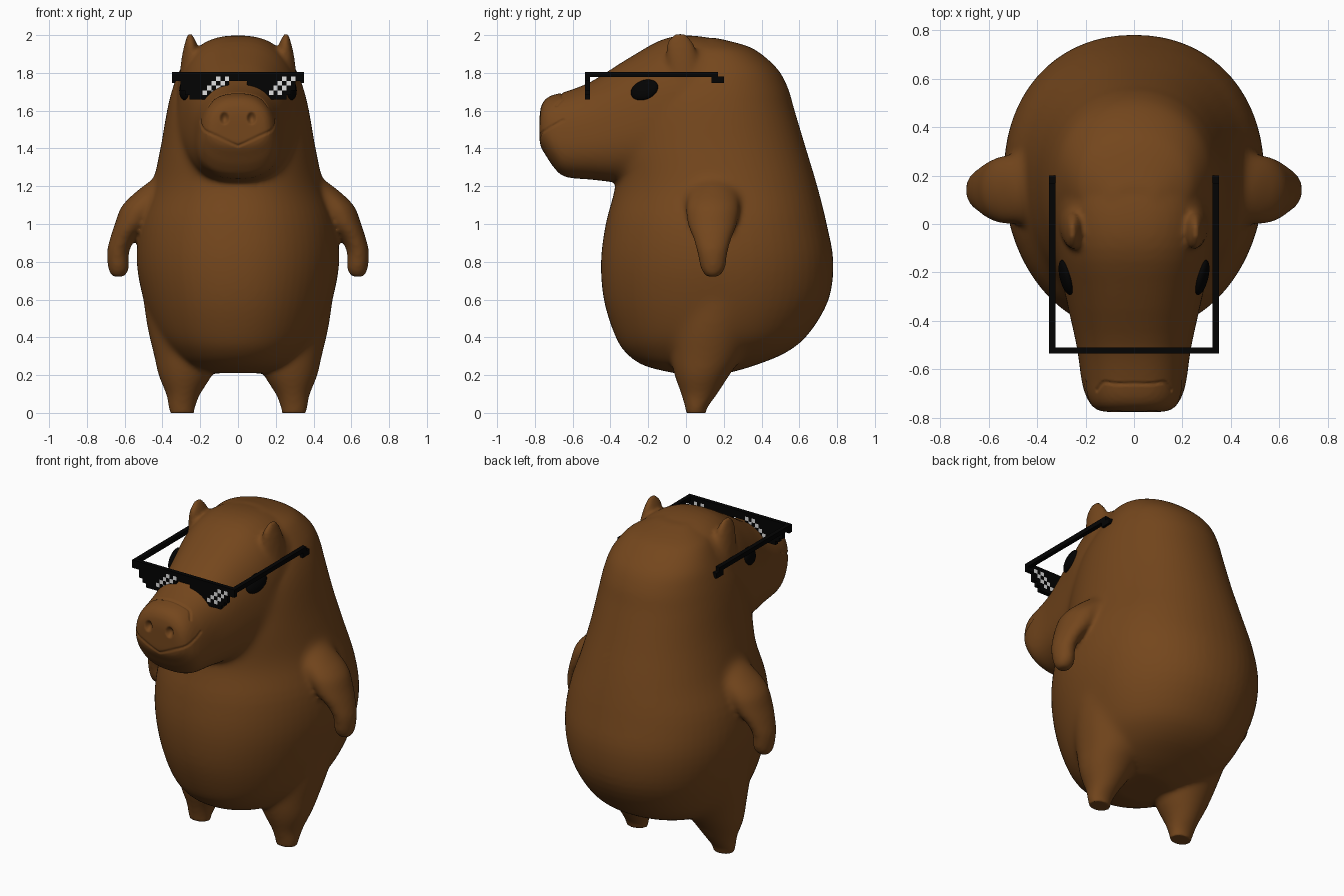
import bpy, bmesh, math
from mathutils import Vector
from mathutils.bvhtree import BVHTree
from mathutils.kdtree import KDTree

if "Cube" in bpy.data.objects:
    bpy.data.objects.remove(bpy.data.objects["Cube"], do_unlink=True)


def material(name, rgb, rough):
    mat = bpy.data.materials.new(name)
    mat.use_nodes = True
    mat.diffuse_color = (*rgb, 1)
    shader = mat.node_tree.nodes["Principled BSDF"]
    shader.inputs["Base Color"].default_value = (*rgb, 1)
    shader.inputs["Roughness"].default_value = rough
    return mat


BROWN = material("brown fur", (0.175, 0.062, 0.012), 0.8)
BLACK = material("black", (0.001, 0.001, 0.001), 0.6)
WHITE = material("pale grey", (0.75, 0.75, 0.75), 0.6)


def new_object(name, bm, *mats):
    mesh = bpy.data.meshes.new(name)
    bm.to_mesh(mesh)
    bm.free()
    for mat in mats:
        mesh.materials.append(mat)
    obj = bpy.data.objects.new(name, mesh)
    bpy.context.collection.objects.link(obj)
    return obj


def spline(points, steps):
    """Catmull-Rom through tuples of any length."""
    pts = [points[0], *points, points[-1]]
    out = []
    for a, b, c, d in zip(pts, pts[1:], pts[2:], pts[3:]):
        for k in range(steps):
            t = k / steps
            out.append([q + t / 2 * (r - p + t * (2*p - 5*q + 4*r - s + t * (3*(q - r) + s - p)))
                        for p, q, r, s in zip(a, b, c, d)])
    return out + [list(points[-1])]


def loft(bm, rings, axis="z", power=2.0, taper=0.0, side=1, sides=64):
    """Rings are (position, low, high, x centre, half width)."""
    previous = None
    for t, low, high, cx, hw in spline(rings, 4):
        ring = []
        for k in range(sides):
            a = math.tau * k / sides
            c, s = (math.copysign(abs(f) ** (2 / power), f) for f in (math.cos(a), math.sin(a)))
            x = side * (cx + hw * c * (1 - taper * s))
            w = (low + high) / 2 + (high - low) / 2 * s
            ring.append(bm.verts.new((x, w, t) if axis == "z" else (x, t, w)))
        if previous:
            for k in range(sides):
                j = (k + 1) % sides
                bm.faces.new((previous[k], previous[j], ring[j], ring[k]))
        else:
            bm.faces.new(ring[::-1])
        previous = ring
    bm.faces.new(previous)


# Torso and neck, stacked upwards
TORSO = [
    (.21, -.06, .22, 0, .15), (.25, -.22, .36, 0, .27), (.32, -.32, .53, 0, .36),
    (.42, -.38, .65, 0, .435), (.6, -.435, .755, 0, .5), (.8, -.45, .78, 0, .535),
    (1, -.425, .745, 0, .52), (1.2, -.375, .695, 0, .455), (1.4, -.37, .635, 0, .41),
    (1.6, -.32, .575, 0, .375), (1.72, -.24, .54, 0, .345), (1.82, -.12, .485, 0, .305),
    (1.91, -.06, .385, 0, .245), (1.95, -.02, .3, 0, .18), (1.985, .04, .16, 0, .09),
]
# Head, running from the muzzle back into the neck
HEAD = [
    (-.775, 1.43, 1.58, 0, .12), (-.765, 1.4, 1.63, 0, .155), (-.74, 1.36, 1.665, 0, .18),
    (-.7, 1.3, 1.685, 0, .2), (-.64, 1.25, 1.7, 0, .215), (-.5, 1.235, 1.755, 0, .235),
    (-.3, 1.22, 1.88, 0, .28), (-.1, 1.27, 1.985, 0, .32), (.1, 1.4, 1.99, 0, .32),
    (.3, 1.5, 1.92, 0, .25),
]
ARM = [
    (.72, .11, .17, .635, .03), (.76, .08, .205, .632, .054), (.85, .06, .22, .635, .058),
    (.92, .04, .24, .61, .068), (1, .01, .27, .56, .092), (1.1, 0, .285, .5, .112),
    (1.19, .02, .27, .41, .11), (1.25, .09, .2, .37, .06),
]
LEG = [
    (-.02, .005, .1, .295, .06), (.03, -.005, .115, .297, .07), (.1, -.025, .165, .29, .09),
    (.2, -.06, .23, .28, .142), (.3, -.08, .3, .275, .17), (.45, -.08, .36, .28, .2),
    (.6, -.02, .36, .3, .2), (.75, .06, .3, .3, .19),
]
EAR = [
    (1.72, -.1, .1, .25, .065), (1.82, -.1, .08, .25, .056), (1.9, -.105, .06, .25, .045),
    (1.95, -.1, .04, .25, .033), (1.98, -.085, .02, .252, .022), (2.005, -.06, 0, .255, .01),
]
bm = bmesh.new()
loft(bm, TORSO, power=2.12, taper=-.05)
loft(bm, HEAD, "y", 2.5, .09)
for side in (-1, 1):
    for rings in (ARM, LEG, EAR):
        loft(bm, rings, side=side)
bmesh.ops.recalc_face_normals(bm, faces=bm.faces)
body = new_object("body", bm, BROWN)

# Fuse the parts into one skin
bpy.context.view_layer.objects.active = body
body.select_set(True)
remesh = body.modifiers.new("fuse", "REMESH")
remesh.mode = "VOXEL"
remesh.voxel_size = 0.013
bpy.ops.object.modifier_apply(modifier="fuse")

# Soften it, most of all at the hips, shoulders and jaw, least at the ears
JOINTS = [((.42, .12, .45), .36), ((.46, .15, 1.16), .2), ((.3, -.18, 1.38), .34)]
group = body.vertex_groups.new(name="softness")
for v in body.data.vertices:
    p = Vector((abs(v.co.x), v.co.y, v.co.z))
    weight = .02 if p.z > 1.93 and p.x > .2 and p.y < .08 else .15
    for centre, radius in JOINTS:
        weight = max(weight, min(1, 2 - 2 * (p - Vector(centre)).length / radius))
    group.add([v.index], weight, "REPLACE")
soften = body.modifiers.new("soften", "SMOOTH")
soften.factor = 0.5
soften.iterations = 60
soften.vertex_group = group.name
bpy.ops.object.modifier_apply(modifier="soften")

# Press the mouth, nose crease and nostrils into a finer muzzle
bm = bmesh.new()
bm.from_mesh(body.data)
for v in bm.verts:
    v.co.z = max(v.co.z, 0)
muzzle = [e for e in bm.edges if all(v.co.y < -.58 and v.co.z > 1.36 for v in e.verts)]
bmesh.ops.subdivide_edges(bm, edges=muzzle, cuts=1, use_grid_fill=True)
bm.normal_update()
skin = BVHTree.FromBMesh(bm)
MOUTH = [(0, -.78, 1.41), (.1, -.77, 1.46), (.17, -.73, 1.5), (.2, -.65, 1.55)]
NOSE_CREASE = [(0, -.66, 1.7), (.08, -.66, 1.69), (.14, -.66, 1.68), (.17, -.69, 1.64)]
marks = [skin.find_nearest(Vector((side * x, y, z)))[0]
         for path in (MOUTH, NOSE_CREASE) for side in (-1, 1)
         for x, y, z in spline(path, 16)]
tree = KDTree(len(marks))
for i, p in enumerate(marks):
    tree.insert(p, i)
tree.balance()
pushes = []
for v in bm.verts:
    if v.co.y < -.58 and v.co.z > 1.36:
        groove = max(0, 1 - tree.find(v.co)[2] / .011) * .007
        nostril = 0
        if v.co.y < -.72:
            r = math.hypot((abs(v.co.x) - .072) / .024, (v.co.z - 1.56) / .034)
            nostril = .025 * max(0, 1 - r * r)
        pushes.append((v, v.normal * max(groove, nostril)))
for v, push in pushes:
    v.co -= push
for f in bm.faces:
    f.smooth = True
bm.to_mesh(body.data)
bm.free()

# Eyes, flattened against the head
for side, label in ((1, "left"), (-1, "right")):
    bm = bmesh.new()
    bmesh.ops.create_uvsphere(bm, u_segments=32, v_segments=16, radius=1)
    for f in bm.faces:
        f.smooth = True
    eye = new_object(label + "_eye", bm, BLACK)
    eye.scale = (.025, .077, .052)
    eye.location = (side * .28, -.22, 1.71)
    eye.rotation_euler = [math.radians(a) for a in (20, -10 * side, -16 * side)]

# Blocky glasses front: a grid of cells, two dark lenses with pale glints
CELL, ROW, TOP, FRONT = .7 / 30, .0243, 1.805, -.535
LENS_SPANS = [(0, 15), (0, 15), (2, 13), (2, 13), (3, 12), (4, 11)]
bm = bmesh.new()
for row, (start, end) in enumerate(LENS_SPANS):
    glints = {base - row + step for base in (11, 26) for step in (0, 2)} if 0 < row < 5 else set()
    for col in [*range(start, end), *range(30 - end, 30 - start)]:
        corners = [(col, row), (col, row + 1), (col + 1, row + 1), (col + 1, row)]
        face = bm.faces.new([bm.verts.new((c * CELL - .35, FRONT, TOP - r * ROW))
                             for c, r in corners])
        face.material_index = int(col in glints)
bmesh.ops.remove_doubles(bm, verts=bm.verts, dist=.001)
bmesh.ops.recalc_face_normals(bm, faces=bm.faces)
for f in bm.faces:
    if f.normal.y > 0:
        f.normal_flip()
frame = new_object("glasses_front", bm, BLACK, WHITE)
solid = frame.modifiers.new("thickness", "SOLIDIFY")
solid.thickness = .026
solid.offset = -1


# Glasses arms, each with a dropped tip
def box(bm, low, high):
    for v in bmesh.ops.create_cube(bm, size=1)["verts"]:
        v.co = [a + (b - a) * (c + .5) for a, b, c in zip(low, high, v.co)]


for side, label in ((1, "left"), (-1, "right")):
    bm = bmesh.new()
    inner, outer = sorted((side * .324, side * .35))
    box(bm, (inner, FRONT + .02, TOP - .027), (outer, .17, TOP))
    box(bm, (inner, .135, TOP - .058), (outer, .2, TOP - .025))
    new_object(label + "_glasses_arm", bm, BLACK)
